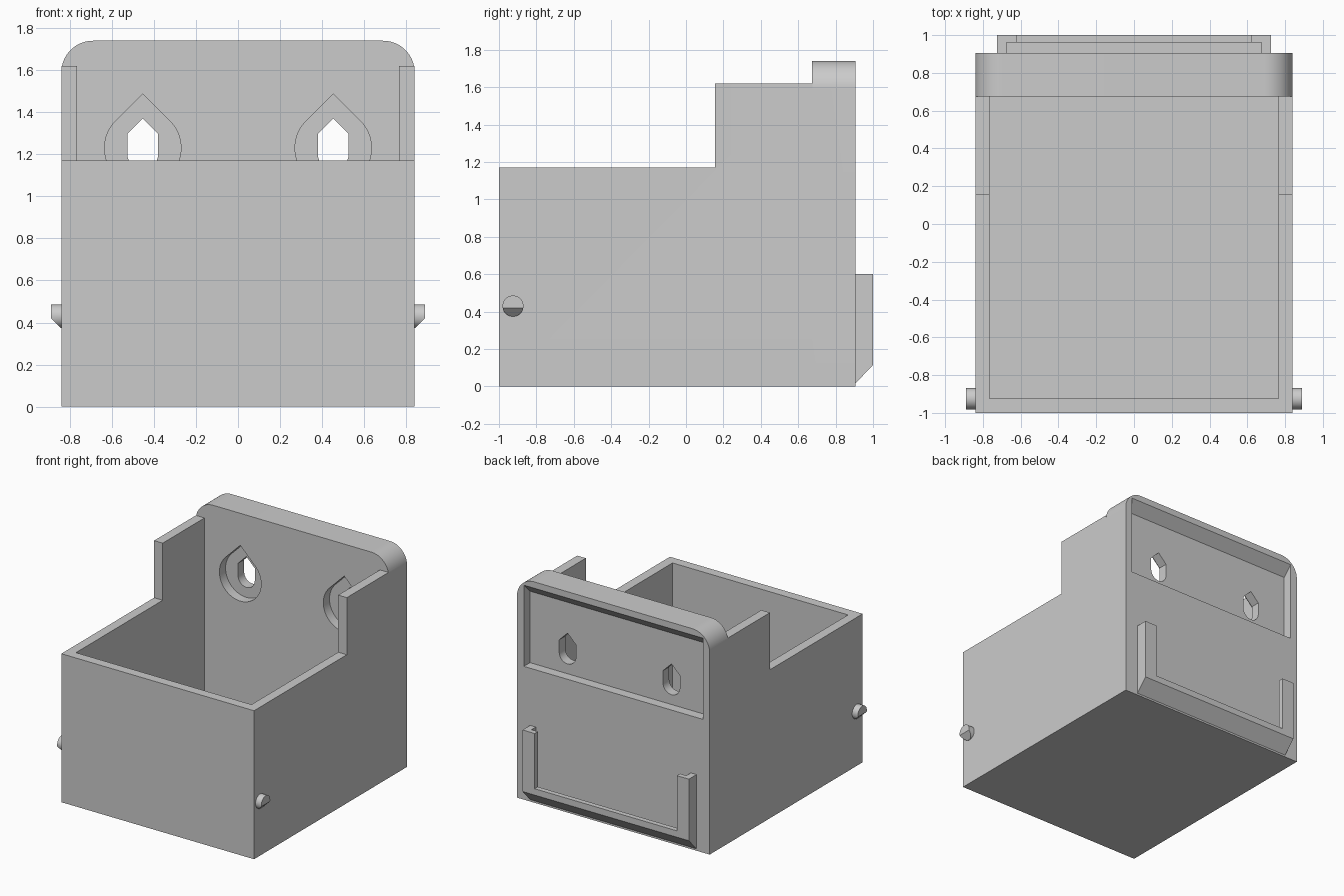
import bpy
import bmesh
from math import sin, cos, pi, radians
from mathutils import Vector

if "Cube" in bpy.data.objects:
    bpy.data.objects.remove(bpy.data.objects["Cube"])

grey = bpy.data.materials.new("plain_grey")
grey.use_nodes = True
colour = (0.6, 0.6, 0.6, 1)
grey.diffuse_color = colour
grey.node_tree.nodes["Principled BSDF"].inputs["Base Color"].default_value = colour


def prism(name, points, axis, start, end):
    """Extrude a 2D outline along an axis; the points use the other two axes in order."""
    def place(p, t):
        co = list(p)
        co.insert("xyz".index(axis), t)
        return Vector(co)

    bm = bmesh.new()
    face = bm.faces.new([bm.verts.new(place(p, start)) for p in points])
    new = bmesh.ops.extrude_face_region(bm, geom=[face])["geom"]
    shift = place((0, 0), end - start)
    bmesh.ops.translate(bm, verts=[v for v in new if isinstance(v, bmesh.types.BMVert)], vec=shift)
    bmesh.ops.recalc_face_normals(bm, faces=bm.faces)
    mesh = bpy.data.meshes.new(name)
    bm.to_mesh(mesh)
    bm.free()
    mesh.materials.append(grey)
    obj = bpy.data.objects.new(name, mesh)
    bpy.context.collection.objects.link(obj)
    return obj


def rect(a0, a1, b0, b1):
    return [(a0, b0), (a1, b0), (a1, b1), (a0, b1)]


def arc(cx, cz, r, a0, a1, steps):
    angles = [radians(a0 + (a1 - a0) * i / steps) for i in range(steps + 1)]
    return [(cx + r * cos(a), cz + r * sin(a)) for a in angles]


def boolean(target, tool, operation):
    mod = target.modifiers.new(tool.name, "BOOLEAN")
    mod.operation = operation
    mod.solver = "EXACT"
    mod.object = tool
    bpy.context.view_layer.objects.active = target
    bpy.ops.object.modifier_apply(modifier=mod.name)
    bpy.data.objects.remove(tool)


W, IN = 0.84, 0.765          # outer and inner half widths
FRONT, WALL, BACK = -1.0, 0.675, 0.905
RIM, SIDE, TOP = 1.17, 1.62, 1.74

# Stepped box body, hollowed from above
body = prism("box_body", [(FRONT, 0), (BACK, 0), (BACK, SIDE), (0.155, SIDE),
                          (0.155, RIM), (FRONT, RIM)], "x", -W, W)
boolean(body, prism("cavity", rect(-IN, IN, FRONT + 0.075, WALL), "z", 0.075, 2), "DIFFERENCE")
boolean(body, prism("back_slot", rect(-1, 1, WALL, 1), "z", -0.1, 2), "DIFFERENCE")

# Thick back wall with rounded top corners
r = 0.15
outline = [(-W, 0), (W, 0)]
outline += arc(W - r, TOP - r, r, 0, 90, 16) + arc(r - W, TOP - r, r, 90, 180, 16)
wall = prism("back_wall", outline, "y", WALL, BACK)

# Shallow recess in the back, with a sloped upper edge
recess = [(BACK + 0.01, 1.05), (BACK + 0.01, 1.70), (0.828, 1.613), (0.828, 1.05)]
boolean(wall, prism("recess", recess, "x", -0.78, 0.78), "DIFFERENCE")

# Teardrop pockets and the narrow slots through them
for x in (-0.453, 0.453):
    pocket = arc(x, 1.23, 0.182, 135, 405, 36) + [(x, 1.23 + 0.182 * 2 ** 0.5)]
    boolean(wall, prism("pocket", pocket, "y", 0.6, 0.752), "DIFFERENCE")
    slot = arc(x, 1.2, 0.073, 180, 360, 16) + [(x + 0.073, 1.297), (x, 1.37), (x - 0.073, 1.297)]
    boolean(wall, prism("slot", slot, "y", 0.6, 1), "DIFFERENCE")
boolean(body, wall, "UNION")

# U-shaped slide holder on the back: bevelled foot and lipped arms
holder = prism("slide_holder", [(BACK, 0.015), (1, 0.115), (1, 0.6), (BACK, 0.6)],
               "x", -0.725, 0.725)
boolean(holder, prism("opening", rect(-0.62, 0.62, 0.165, 1), "y", 0.8, 1.1), "DIFFERENCE")
boolean(holder, prism("groove", rect(-0.675, 0.675, 0.115, 1), "y", 0.8, 0.96), "DIFFERENCE")

# Round side pegs with a sloped underside
for side, label in ((1, "left"), (-1, "right")):
    peg = prism(label + "_peg", arc(-0.925, 0.43, 0.056, 0, 348.75, 31), "x", side * 0.83, side * 0.89)
    wedge = [(side * 0.82, 0.35), (side * 0.90, 0.43), (side * 0.90, 0.2), (side * 0.82, 0.2)]
    boolean(peg, prism("wedge", wedge, "y", -1.1, -0.8), "DIFFERENCE")

# Smooth the curved faces and keep the edges crisp
for obj in bpy.context.collection.objects:
    if obj.type == "MESH" and grey.name in obj.data.materials:
        bpy.ops.object.select_all(action="DESELECT")
        obj.select_set(True)
        bpy.context.view_layer.objects.active = obj
        bpy.ops.object.shade_smooth_by_angle(angle=radians(30))
